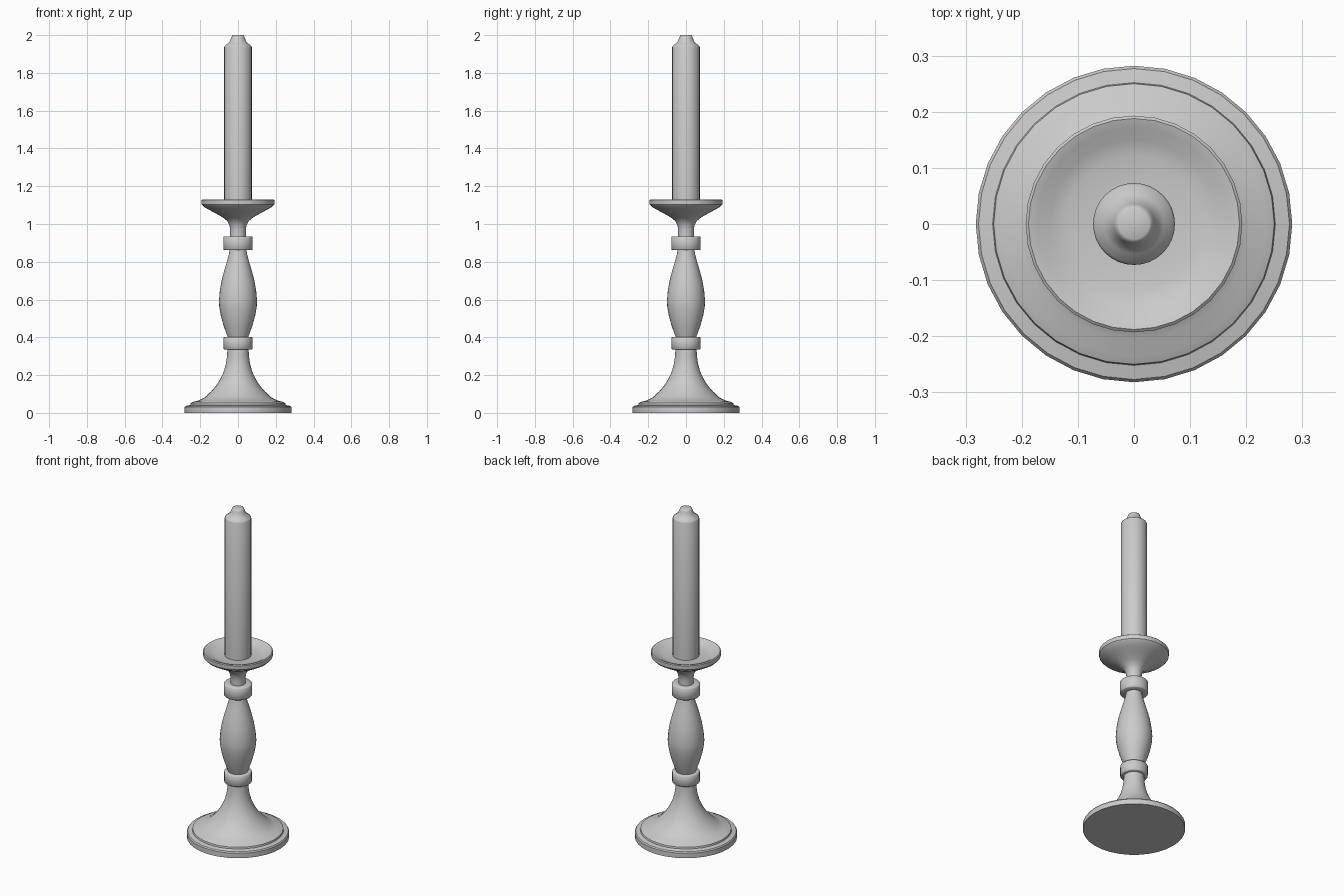
import bpy, bmesh, math

SIDES = 32


def lathe(name, profile, angle=35):
    """Revolve (radius, z) points, listed bottom to top, about the z axis."""
    bm = bmesh.new()
    rings = []
    for r, z in profile:
        if r == 0:
            rings.append([bm.verts.new((0, 0, z))] * SIDES)
        else:
            rings.append([bm.verts.new((r * math.cos(2 * math.pi * i / SIDES),
                                        r * math.sin(2 * math.pi * i / SIDES), z))
                          for i in range(SIDES)])
    for a, b in zip(rings, rings[1:]):
        for i in range(SIDES):
            j = (i + 1) % SIDES
            bm.faces.new(list(dict.fromkeys((a[i], a[j], b[j], b[i]))))
    mesh = bpy.data.meshes.new(name)
    bm.to_mesh(mesh)
    bm.free()
    ob = bpy.data.objects.new(name, mesh)
    bpy.context.collection.objects.link(ob)
    bpy.ops.object.select_all(action='DESELECT')
    ob.select_set(True)
    bpy.context.view_layer.objects.active = ob
    bpy.ops.object.shade_smooth_by_angle(angle=math.radians(angle))
    return ob


def collar(name, radius, inner, low, high):
    """Turned ring with slightly eased edges."""
    e = 0.004
    return lathe(name, [(inner, low), (radius - e, low), (radius, low + e),
                        (radius, high - e), (radius - e, high), (inner, high)], 50)


# flared foot with a stepped rim
lathe("base", [(0, 0), (0.282, 0), (0.282, 0.03), (0.277, 0.037), (0.262, 0.04),
               (0.252, 0.042), (0.25, 0.052), (0.235, 0.059), (0.205, 0.067),
               (0.175, 0.083), (0.143, 0.113), (0.115, 0.145), (0.092, 0.182),
               (0.075, 0.22), (0.064, 0.26), (0.058, 0.3), (0.056, 0.34)])

# swelling stem between two collars
collar("lower_collar", 0.076, 0.05, 0.335, 0.402)
lathe("stem", [(0.052, 0.395), (0.063, 0.425), (0.077, 0.465), (0.091, 0.515),
               (0.099, 0.56), (0.101, 0.59), (0.097, 0.64), (0.088, 0.695),
               (0.074, 0.75), (0.059, 0.8), (0.048, 0.84), (0.044, 0.865)])
collar("upper_collar", 0.078, 0.04, 0.862, 0.935)

# neck opening into the shallow drip pan
lathe("drip_pan", [(0.042, 0.93), (0.041, 0.965), (0.045, 0.993), (0.057, 1.016),
                   (0.082, 1.036), (0.12, 1.057), (0.155, 1.076), (0.182, 1.092),
                   (0.192, 1.103), (0.193, 1.127), (0.188, 1.131), (0.172, 1.126),
                   (0.15, 1.113), (0.12, 1.106), (0.07, 1.104)])

# candle with a tapered, blunt tip
lathe("candle", [(0.073, 1.1), (0.073, 1.937), (0.069, 1.945), (0.053, 1.956),
                 (0.043, 1.968), (0.036, 1.985), (0.032, 1.997), (0.027, 2.0), (0, 2.0)], 50)
